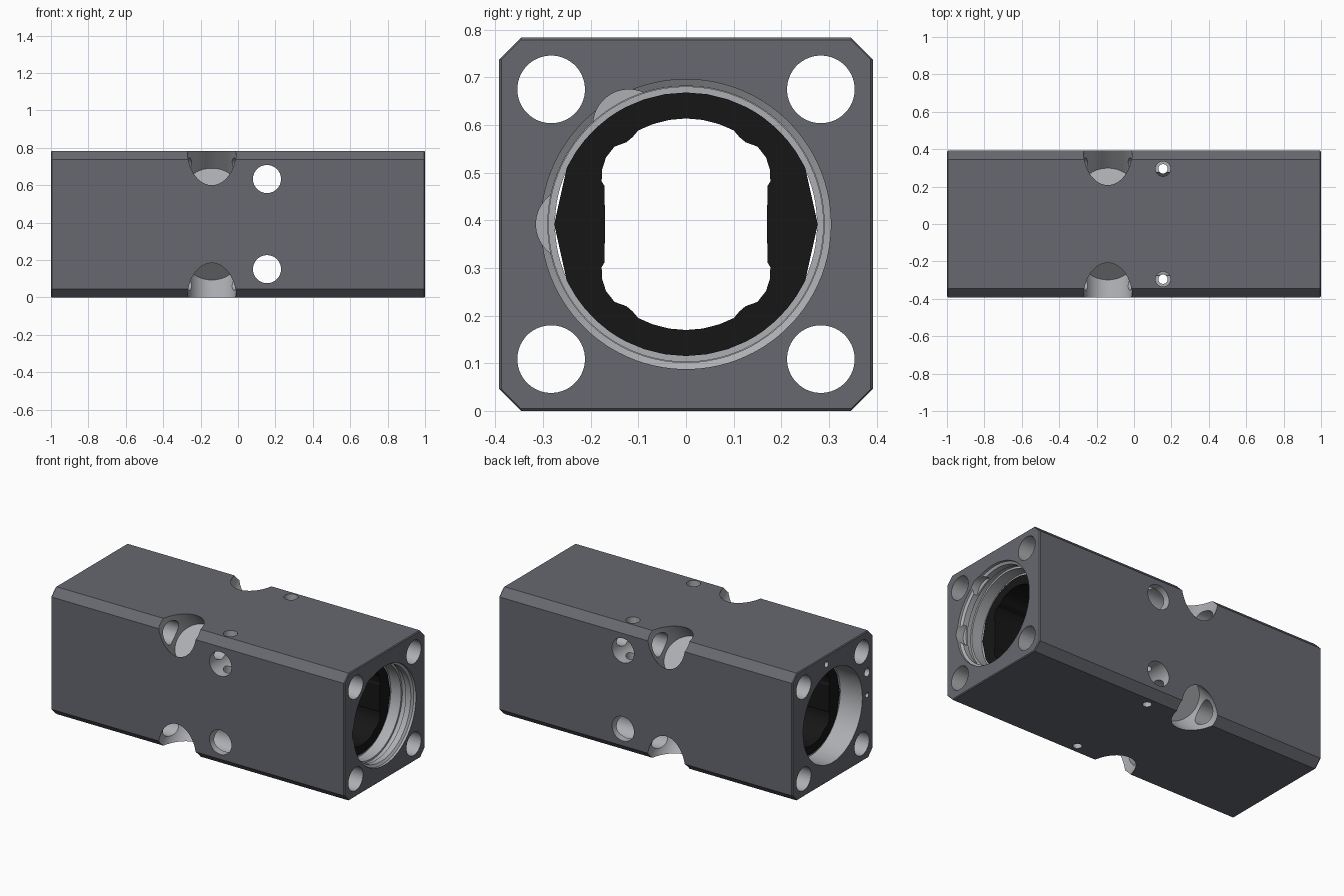
import bpy, bmesh, math
from mathutils import Vector

if "Cube" in bpy.data.objects:
    bpy.data.objects.remove(bpy.data.objects["Cube"])

C = 0.392          # height of the bore axis, half of the block's side


def material(name, rgb):
    m = bpy.data.materials.new(name)
    m.diffuse_color = (*rgb, 1)
    m.use_nodes = True
    m.node_tree.nodes["Principled BSDF"].inputs["Base Color"].default_value = m.diffuse_color
    return m


PAINT = material("dark_grey", (0.135, 0.14, 0.16))
MACHINED = material("machined_grey", (0.42, 0.43, 0.45))
BLACK = material("black", (0.008, 0.008, 0.008))


def add_object(name, bm, mat):
    bmesh.ops.recalc_face_normals(bm, faces=bm.faces)
    me = bpy.data.meshes.new(name)
    bm.to_mesh(me)
    bm.free()
    me.materials.append(mat)
    ob = bpy.data.objects.new(name, me)
    bpy.context.collection.objects.link(ob)
    return ob


def loft(loops):
    """Closed solid through a list of equal-length point loops."""
    bm = bmesh.new()
    rows = [[bm.verts.new(p) for p in loop] for loop in loops]
    n = len(rows[0])
    for a, b in zip(rows, rows[1:]):
        for i in range(n):
            bm.faces.new((a[i], a[(i + 1) % n], b[(i + 1) % n], b[i]))
    bm.faces.new(rows[0])
    bm.faces.new(rows[-1])
    return bm


def turned(origin, direction, profile, sides=48):
    """Solid of revolution; profile holds (distance along axis, radius)."""
    rot = Vector(direction).to_track_quat('Z', 'Y')
    loops = []
    for d, r in profile:
        loops.append([Vector(origin) + rot @ Vector((r * math.cos(t), r * math.sin(t), d))
                      for t in (2 * math.pi * (i + 0.5) / sides for i in range(sides))])
    return loft(loops)


def smooth(ob):
    bpy.ops.object.select_all(action='DESELECT')
    ob.select_set(True)
    bpy.context.view_layer.objects.active = ob
    bpy.ops.object.shade_smooth_by_angle(angle=math.radians(30))


# housing: square bar with chamfered long edges and slightly broken ends
def section(x, s):
    h, k = C - s, 0.346
    pts = [(h, k), (k, h), (-k, h), (-h, k), (-h, -k), (-k, -h), (k, -h), (h, -k)]
    return [Vector((x, y, C + z)) for y, z in pts]


housing = add_object("housing", loft([section(-1, 0.005), section(-0.995, 0),
                                      section(0.995, 0), section(1, 0.005)]), PAINT)
housing.data.materials.append(MACHINED)


def cut(origin, direction, profile, sides=48):
    cutter = add_object("cutter", turned(origin, direction, profile, sides), MACHINED)
    cutter.hide_render = True
    mod = housing.modifiers.new("cut", 'BOOLEAN')
    mod.operation = 'DIFFERENCE'
    mod.solver = 'EXACT'
    mod.material_mode = 'TRANSFER'
    mod.object = cutter
    bpy.context.view_layer.objects.active = housing
    bpy.ops.object.modifier_apply(modifier=mod.name)
    bpy.data.objects.remove(cutter)


# stepped main bore with a retaining groove at the right end
cut((0, 0, C), (1, 0, 0),
    [(-1.05, 0.288), (-0.85, 0.288), (-0.85, 0.275), (0.84, 0.275), (0.84, 0.288),
     (0.91, 0.288), (0.91, 0.300), (0.94, 0.300), (0.94, 0.290), (0.975, 0.290),
     (0.985, 0.304), (1.05, 0.304)], 96)

# two scoops beside the bore mouth
for a in (120, 180):
    t = math.radians(a)
    cut((0.95, 0.24 * math.cos(t), C + 0.24 * math.sin(t)), (1, 0, 0),
        [(0, 0.075), (0.1, 0.075)])

for sy in (-1, 1):
    for sz in (-1, 1):
        # long corner holes
        cut((0, sy * 0.283, C + sz * 0.283), (1, 0, 0), [(-1.1, 0.071), (1.1, 0.071)])
        # diagonal pockets on the long edges
        cut((-0.14, sy * C, C + sz * C), (0, -sy, -sz), [(-0.3, 0.13), (0.262, 0.13)], 64)

# cross holes front to back
for sz in (-1, 1):
    cut((0.155, 0, C + sz * 0.241), (0, 1, 0), [(-0.6, 0.075), (0.6, 0.075)])

# small vertical holes, wider from the top
for sy in (-1, 1):
    cut((0.155, sy * 0.295, 0), (0, 0, 1),
        [(-0.1, 0.025), (0.4, 0.025), (0.4, 0.04), (0.9, 0.04)], 32)

# small blind holes in the left end
for y, z, r in ((0.06, 0.73, 0.018), (-0.335, 0.53, 0.025), (-0.335, 0.39, 0.015)):
    cut((-1.1, y, z), (1, 0, 0), [(0, r), (0.25, r)], 24)

smooth(housing)

# black bearing inserts with a flat-sided opening
quarter = [(0.170, 0), (0.171, 0.08), (0.177, 0.09), (0.176, 0.115), (0.168, 0.14),
           (0.15, 0.163), (0.125, 0.172), (0.112, 0.183), (0.1, 0.197),
           (0.07, 0.210), (0.035, 0.219), (0, 0.222)]
upper = quarter + [(-y, z) for y, z in quarter[-2::-1]]
opening = upper + [(y, -z) for y, z in upper[-2:0:-1]]
R = 0.2765


def insert_loops(x0, x1):
    def inner(x):
        return [(x, y, C + z) for y, z in opening]

    def outer(x):
        return [(x, R * y / math.hypot(y, z), C + R * z / math.hypot(y, z)) for y, z in opening]
    return [inner(x0), outer(x0), outer(x1), inner(x1)]


for side, x0, x1 in (("right", 0.30, 0.845), ("left", -0.855, -0.30)):
    bm = bmesh.new()
    rows = [[bm.verts.new(p) for p in loop] for loop in insert_loops(x0, x1)]
    n = len(opening)
    for k in range(4):
        a, b = rows[k], rows[(k + 1) % 4]
        for i in range(n):
            bm.faces.new((a[i], a[(i + 1) % n], b[(i + 1) % n], b[i]))
    smooth(add_object("bearing_insert_" + side, bm, BLACK))
